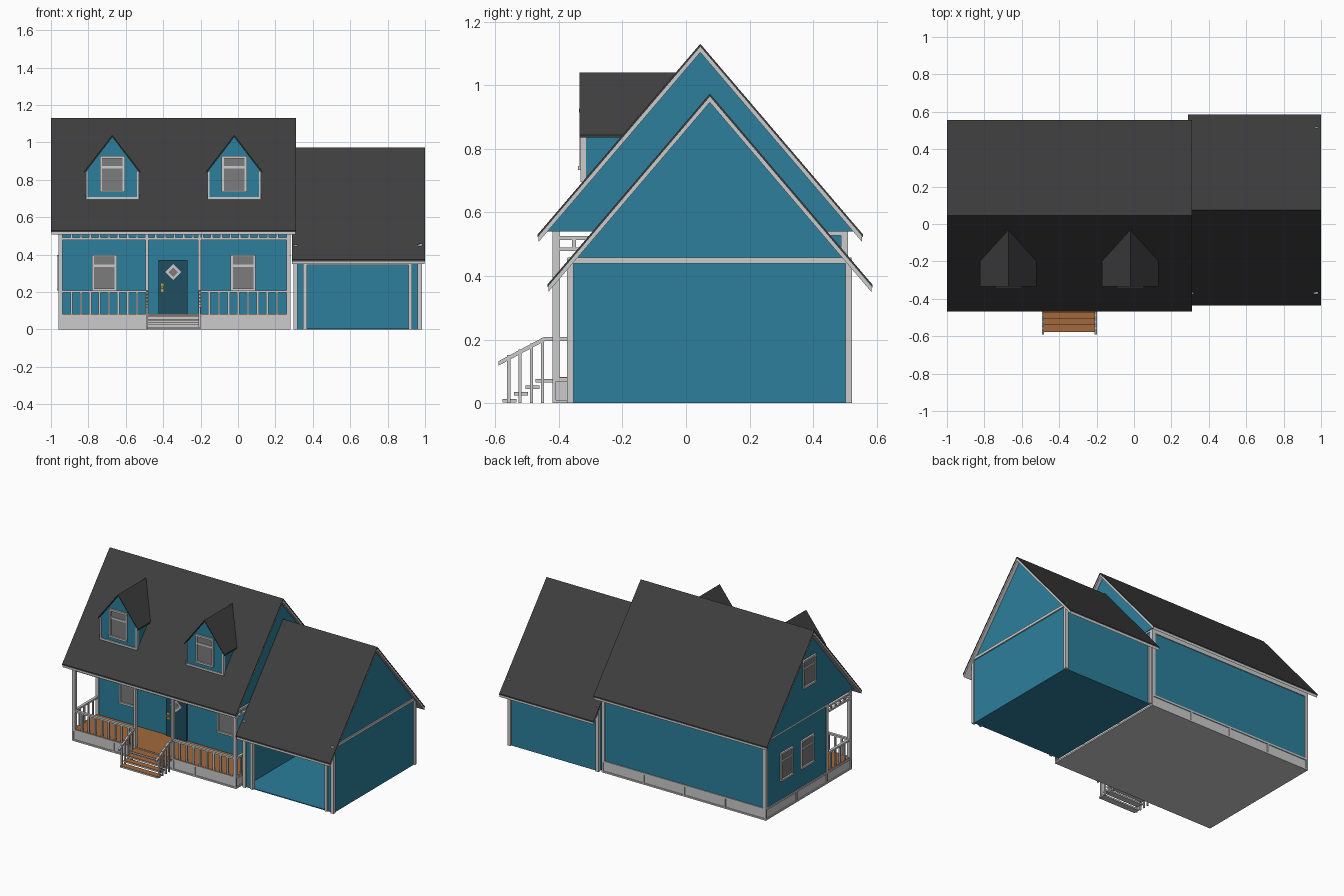
import bpy, bmesh

if "Cube" in bpy.data.objects:
    bpy.data.objects.remove(bpy.data.objects["Cube"])

def material(name, r, g, b):
    m = bpy.data.materials.new(name)
    m.diffuse_color = (r, g, b, 1)
    m.use_nodes = True
    m.node_tree.nodes["Principled BSDF"].inputs["Base Color"].default_value = m.diffuse_color
    return m

BLUE = material("blue_siding", .025, .21, .33)
ROOF = material("dark_shingle", .048, .048, .048)
WOOD = material("deck_wood", .36, .14, .045)
GLASS = material("glass", .2, .2, .2)
DOOR = material("door_blue", .014, .075, .12)
BRASS = material("brass", .5, .33, .05)

def finish(name, bm, mat):
    bmesh.ops.recalc_face_normals(bm, faces=bm.faces)
    me = bpy.data.meshes.new(name)
    bm.to_mesh(me)
    bm.free()
    ob = bpy.data.objects.new(name, me)
    bpy.context.collection.objects.link(ob)
    if mat:
        me.materials.append(mat)

def boxes(name, items, mat=None):
    """One object from boxes given as (x0, x1, y0, y1, z0, z1)."""
    bm = bmesh.new()
    for x0, x1, y0, y1, z0, z1 in items:
        for v in bmesh.ops.create_cube(bm, size=1)['verts']:
            v.co = (x0 + (v.co.x + .5) * (x1 - x0), y0 + (v.co.y + .5) * (y1 - y0),
                    z0 + (v.co.z + .5) * (z1 - z0))
    finish(name, bm, mat)

def prism(name, pts, axis, a, b, mat=None):
    """Extrude a (horizontal, z) profile along the x or y axis from a to b."""
    bm = bmesh.new()
    vs = [bm.verts.new((a, u, z) if axis == 'x' else (u, a, z)) for u, z in pts]
    f = bm.faces.new(vs)
    new = bmesh.ops.extrude_face_region(bm, geom=[f])['geom']
    step = (b - a, 0, 0) if axis == 'x' else (0, b - a, 0)
    bmesh.ops.translate(bm, vec=step, verts=[g for g in new if isinstance(g, bmesh.types.BMVert)])
    finish(name, bm, mat)

def chevron(c, zr, half, drop, t):
    return [(c - half, zr - drop), (c, zr), (c + half, zr - drop),
            (c + half, zr - drop - t), (c, zr - t), (c - half, zr - drop - t)]

def roof(name, x0, x1, c, zr, half, drop, base):
    """Shingle layer, pale fascia layer below, and the gable block under them."""
    s = drop / half
    prism(name + "_shingles", chevron(c, zr, half, drop, .009), 'x', x0, x1, ROOF)
    prism(name + "_fascia", chevron(c, zr - .009, half - .003, drop - .003 * s, .018), 'x', x0 + .002, x1 - .002)
    w = (zr - .02 - base) / s
    prism(name + "_gable", [(c - w, base), (c, zr - .02), (c + w, base)], 'x', x0 + .04, x1 - .025, BLUE)

def window(name, c, zc, wall, side=False, h=.096, w=.067):
    """Sash window on a front wall, or on the left wall when side is set."""
    def b(u0, u1, z0, z1, d):
        if side:
            return (wall - d, wall + .003, c + u0, c + u1, zc + z0, zc + z1)
        return (c + u0, c + u1, wall - d, wall + .003, zc + z0, zc + z1)
    t = .012
    boxes(name + "_frame", [b(-w, -w + t, -h, h, .01), b(w - t, w, -h, h, .01),
                            b(-w, w, h - t, h, .012), b(-w, w, -h, -h + t, .014),
                            b(-w + t, w - t, h * .32, h * .32 + t, .008)])
    boxes(name + "_glass", [b(-w + t, w - t, -h + t, h - t, .003)], GLASS)

# Main house
X0, X1, YF, YW, YB, D = -.96, .28, -.42, -.16, .51, .08
boxes("house_walls", [(X0 + .005, X1 - .005, YW, YB - .006, D, .54)], BLUE)
roof("house_roof", -1, .31, .045, 1.13, .512, .6, .54)
boxes("house_corner_boards", [(x, x + .022, y, y + .022, D, .54)
                              for x in (X0, X1 - .022) for y in (YW - .005, YB - .022)])
boxes("house_frieze", [(X0, X1, YB - .012, YB, .515, .54),
                       (X0, X0 + .01, YW, YB, .528, .545), (X1 - .01, X1, YW, YB, .528, .545)])

# Foundation with framed panels
boxes("foundation", [(X0 + .006, X1 - .006, YF + .006, YB - .006, 0, D - .002)])
rim = []
for z0, z1 in ((0, .01), (D - .012, D)):
    rim += [(X0, X1, YF, YF + .01, z0, z1), (X0, X1, YB - .01, YB, z0, z1),
            (X0, X0 + .01, YF, YB, z0, z1), (X1 - .01, X1, YF, YB, z0, z1)]
for x in (X0, -.655, -.495, -.205, -.042, X1 - .012):
    rim.append((x, x + .012, YF, YF + .01, 0, D))
for i in range(5):
    x = X0 + i * (X1 - X0 - .012) / 4
    rim.append((x, x + .012, YB - .01, YB, 0, D))
for x in (X0, X1 - .01):
    rim += [(x, x + .01, y, y + .012, 0, D) for y in (YF, YW, .17, YB - .012)]
boxes("foundation_trim", rim)

# Porch deck, posts, railings and spindle frieze
boxes("porch_deck", [(X0 + .004, X1 - .004, YF + .004, YW, D - .004, D + .002)], WOOD)
boxes("porch_posts", [(x, x + w, YF, YF + .022, D, .54)
                      for x, w in ((X0, .022), (-.495, .016), (-.213, .016), (X1 - .022, .022))])
rails, sticks = [], []

def railing(a, b, lo, hi, low_rail, side=None):
    """Rail pair and evenly spaced sticks from a to b, along the front or a side."""
    def put(u0, u1, half, z0, z1):
        if side is None:
            return (u0, u1, YF + .011 - half, YF + .011 + half, z0, z1)
        return (side - half, side + half, u0, u1, z0, z1)
    rails.append(put(a, b, .009, hi - .012, hi))
    if low_rail:
        rails.append(put(a, b, .009, lo - .012, lo))
    n = max(2, round((b - a) / .049))
    for i in range(1, n):
        u = a + (b - a) * i / n
        sticks.append(put(u - .006, u + .006, .005, lo, hi - .01))

for a, b in ((X0 + .02, -.49), (-.205, X1 - .02)):
    railing(a, b, D, .208, False)
railing(X0 + .02, X1 - .02, .49, .525, True)
for s in (X0 + .011, X1 - .011):
    railing(YF + .02, YW, D, .208, False, s)
    railing(YF + .02, YW, .49, .525, True, s)
boxes("porch_rails", rails)
boxes("porch_balusters", sticks)

# Steps with handrails
SX0, SX1 = -.487, -.205
treads = [(-.577, -.533, .014), (-.54, -.497, .036), (-.505, -.46, .056), (-.473, -.415, .076)]
boxes("step_boards", [(SX0, SX1, a, b, z - .011, z - .002) for a, b, z in treads])
boxes("step_tops", [(SX0, SX1, a, b, z - .002, z) for a, b, z in treads], WOOD)
for label, x in (("left", SX0), ("right", SX1)):
    prism("step_handrail_" + label, [(-.59, .118), (-.59, .132), (-.447, .208), (-.4, .208),
                                     (-.4, .196), (-.443, .196)], 'x', x - .006, x + .006)
    boxes("step_balusters_" + label, [(x - .005, x + .005, y - .005, y + .005, 0, .135 + (y + .59) * .51)
                                      for y in (-.557, -.522, -.486, -.451)])

# Front door with diamond light and handle
boxes("front_door", [(-.425, -.27, YW - .01, YW + .01, D, .372)], DOOR)
for part, r, y, m in (("frame", .043, -.176, None), ("glass", .026, -.178, GLASS)):
    prism("door_diamond_" + part, [(-.346 - r, .306), (-.346, .306 + r), (-.346 + r, .306),
                                   (-.346, .306 - r)], 'y', y, YW, m)
boxes("door_handle", [(-.413, -.397, YW - .014, YW, .2, .245),
                      (-.411, -.399, YW - .03, YW, .217, .229)], BRASS)

# Windows on the front and left walls
window("front_window_left", -.714, .303, YW)
window("front_window_right", .027, .303, YW)
window("side_window_back", .285, .303, X0 + .005, True)
window("side_window_front", .06, .303, X0 + .005, True)
window("side_window_upper", .045, .845, X0, True)

# Dormers
for label, c in (("left", -.672), ("right", -.02)):
    n = "dormer_" + label
    prism(n + "_walls", [(c - .138, .7), (c - .138, .85), (c, 1.03), (c + .138, .85), (c + .138, .7)],
          'y', -.325, -.02, BLUE)
    prism(n + "_roof", chevron(c, 1.04, .152, .197, .008), 'y', -.335, -.03, ROOF)
    boxes(n + "_trim", [(c - .142, c + .142, -.331, -.315, .695, .708),
                        (c - .142, c - .132, -.331, -.315, .7, .845),
                        (c + .132, c + .142, -.331, -.315, .7, .845)])
    window(n + "_window", c, .83, -.325)

# Garage: open front, blue floor and walls
GX0, GX1, GF, GB = .3, .975, -.36, .51
boxes("garage_walls", [(GX0, GX0 + .012, GF, GB, 0, .46), (GX1 - .012, GX1, GF, GB, 0, .46),
                       (GX0, GX1, GB - .012, GB, 0, .46), (GX0, .365, GF, GF + .012, 0, .46),
                       (.915, GX1, GF, GF + .012, 0, .46), (GX0, GX1, GF, GF + .012, .35, .46),
                       (GX0, GX1, GF, GB, 0, .006)], BLUE)
roof("garage_roof", .288, 1, .075, .973, .511, .6, .455)
boxes("garage_corner_boards", [(x, x + .022, y, y + .02, 0, .455)
                               for x in (GX0 - .004, GX1 - .014) for y in (GF - .014, GB - .008)])
boxes("garage_band", [(GX1 - .005, GX1 + .008, GF - .012, GB + .01, .44, .458)])
boxes("garage_door_frame", [(.348, .37, GF - .01, GF + .014, 0, .36),
                            (.912, .93, GF - .01, GF + .014, 0, .36),
                            (.348, .93, GF - .01, GF + .014, .345, .362)])
